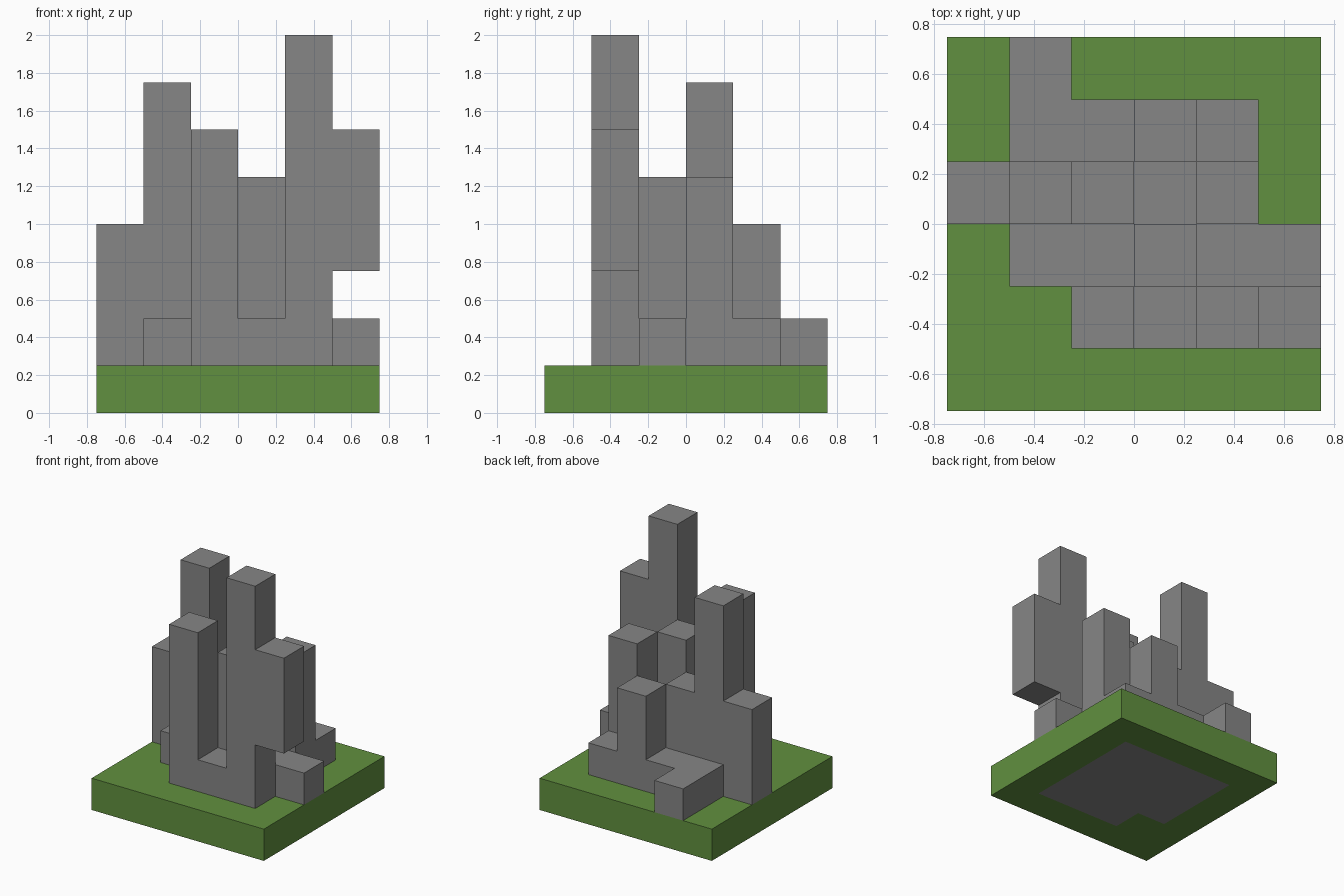
import bpy
import bmesh
from mathutils import Vector

CELL = 0.25
SIZE = 6

old = bpy.data.objects.get("Cube")
if old:
    bpy.data.objects.remove(old, do_unlink=True)


def material(name, colour):
    mat = bpy.data.materials.new(name)
    mat.use_nodes = True
    rgba = (*colour, 1.0)
    mat.diffuse_color = rgba
    mat.node_tree.nodes["Principled BSDF"].inputs["Base Color"].default_value = rgba
    return mat


def block_solid(name, cells, mat):
    """Closed outer skin around a set of unit cells."""
    bm = bmesh.new()
    for cell in cells:
        for axis in range(3):
            for side in (-1, 1):
                step = [0, 0, 0]
                step[axis] = side
                if tuple(c + s for c, s in zip(cell, step)) in cells:
                    continue
                normal, u = Vector(step), Vector((0, 0, 0))
                u[(axis + 1) % 3] = 1
                v = normal.cross(u)
                mid = Vector(cell) + Vector((0.5, 0.5, 0.5)) + normal / 2
                bm.faces.new([bm.verts.new(mid + (u * a + v * b) / 2)
                              for a, b in ((-1, -1), (1, -1), (1, 1), (-1, 1))])
    bmesh.ops.remove_doubles(bm, verts=bm.verts, dist=0.01)
    bmesh.ops.dissolve_limit(bm, angle_limit=0.02, verts=bm.verts, edges=bm.edges)
    for vert in bm.verts:
        vert.co = (vert.co - Vector((SIZE / 2, SIZE / 2, 0))) * CELL
    mesh = bpy.data.meshes.new(name)
    bm.to_mesh(mesh)
    bm.free()
    mesh.materials.append(mat)
    obj = bpy.data.objects.new(name, mesh)
    bpy.context.collection.objects.link(obj)


stone = material("stone_grey", (0.24, 0.24, 0.24))
grass = material("grass_green", (0.12, 0.28, 0.05))

# Column heights in cells, front row first, left to right
heights = ["000000",
           "006286",
           "022522",
           "474250",
           "022420",
           "020000"]

# Columns: the inner ones reach the ground, the outer ones stand on the slab
towers = set()
for j, row in enumerate(heights):
    for i, digit in enumerate(row):
        inner = 0 < i < SIZE - 1 and 0 < j < SIZE - 1
        towers |= {(i, j, k) for k in range(0 if inner else 1, int(digit))}
# Tallest column, with an overhanging block beside it
towers |= {(4, 1, k) for k in range(8)}
towers -= {(5, 1, k) for k in range(3)}
block_solid("stone_towers", towers, stone)

# Grass slab around the foundations
slab = {(i, j, 0) for i in range(SIZE) for j in range(SIZE)} - towers
block_solid("grass_slab", slab, grass)
